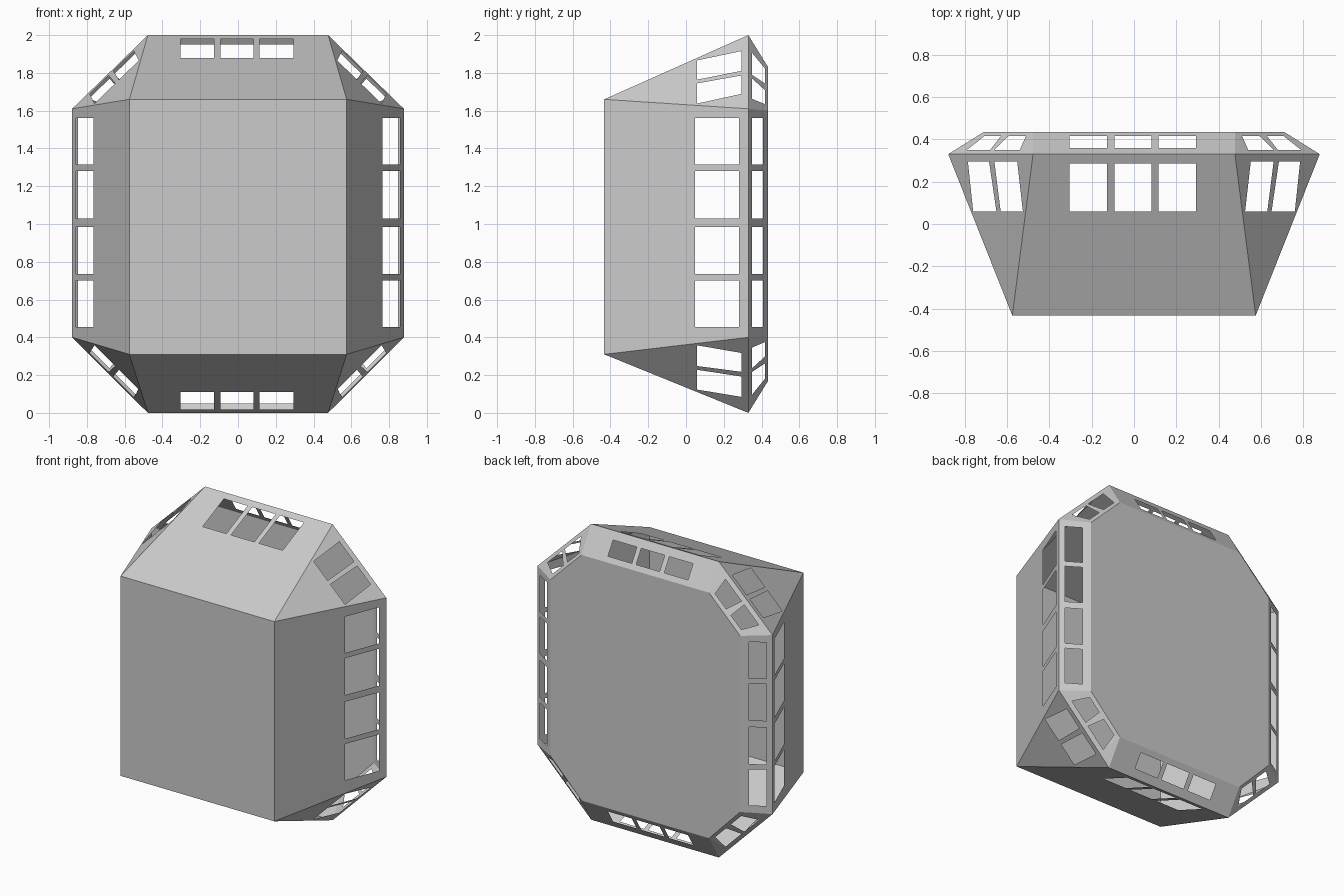
import bpy, bmesh
from mathutils import Vector
from mathutils.geometry import tessellate_polygon, intersect_line_plane, normal

if "Cube" in bpy.data.objects:
    bpy.data.objects.remove(bpy.data.objects["Cube"])

CENTRE = Vector((0, 0, 1))
YF, YM, YB = -0.433, 0.33, 0.435          # front, rim and back depth
TOP = {1: dict(front=1.66, rim=2.0, side=1.61, back=1.83, back_side=1.60),
       -1: dict(front=0.31, rim=0.0, side=0.40, back=0.17, back_side=0.41)}
FX, RX, SX, BX = 0.575, 0.477, 0.878, 0.71


def add_panel(bm, outline, windows=(), axis=(0, 0, 1)):
    """Flat sheet with window holes; windows are projected along axis onto it."""
    outline = [Vector(p) for p in outline]
    n = normal(outline[:3])
    axis = Vector(axis)
    loops = [outline]
    for w in windows:
        loops.append([intersect_line_plane(Vector(p), Vector(p) + axis, outline[0], n) for p in w])
    verts = [bm.verts.new(p) for loop in loops for p in loop]
    for tri in tessellate_polygon(loops):
        f = bm.faces.new([verts[i] for i in tri])
        f.normal_update()
        if f.normal.dot(f.calc_center_median() - CENTRE) < 0:
            f.normal_flip()


def finish(bm, name):
    bmesh.ops.remove_doubles(bm, verts=bm.verts, dist=0.0005)
    me = bpy.data.meshes.new(name)
    bm.to_mesh(me)
    bm.free()
    bpy.context.collection.objects.link(bpy.data.objects.new(name, me))


def rows_xy(y0, y1):
    """Three windows across the top or bottom."""
    return [[(a, y0, 0), (b, y0, 0), (b, y1, 0), (a, y1, 0)]
            for a, b in ((-0.305, -0.128), (-0.093, 0.082), (0.115, 0.293))]


def rows_yz(y0, y1):
    """Four windows up each side."""
    return [[(0, y0, a), (0, y1, a), (0, y1, b), (0, y0, b)]
            for a, b in ((0.455, 0.70), (0.735, 0.985), (1.03, 1.28), (1.315, 1.56))]


def corner_windows(s, y0, y1, spans):
    """Two skewed windows in each corner; spans give x at y0 and at y1."""
    return [[(s * a, y0, 0), (s * b, y0, 0), (s * d, y1, 0), (s * c, y1, 0)]
            for a, b, c, d in spans]


front, rear = bmesh.new(), bmesh.new()
T, B = TOP[1], TOP[-1]

# flat front and flat octagonal back
add_panel(front, [(-FX, YF, B['front']), (FX, YF, B['front']),
                  (FX, YF, T['front']), (-FX, YF, T['front'])])
right = [(RX, B['back']), (BX, B['back_side']), (BX, T['back_side']), (RX, T['back'])]
add_panel(rear, [(x, YB, z) for x, z in right] + [(-x, YB, z) for x, z in reversed(right)])

# top and bottom slopes
for k in TOP.values():
    add_panel(front, [(-FX, YF, k['front']), (FX, YF, k['front']),
                      (RX, YM, k['rim']), (-RX, YM, k['rim'])], rows_xy(0.058, 0.285))
    add_panel(rear, [(-RX, YM, k['rim']), (RX, YM, k['rim']),
                     (RX, YB, k['back']), (-RX, YB, k['back'])], rows_xy(0.36, 0.415))

for s in (-1, 1):
    # side slopes
    add_panel(front, [(s * FX, YF, B['front']), (s * SX, YM, B['side']),
                      (s * SX, YM, T['side']), (s * FX, YF, T['front'])],
              rows_yz(0.048, 0.28), (1, 0, 0))
    add_panel(rear, [(s * SX, YM, B['side']), (s * BX, YB, B['back_side']),
                     (s * BX, YB, T['back_side']), (s * SX, YM, T['side'])],
              rows_yz(0.35, 0.407), (1, 0, 0))
    # corner facets
    for k in TOP.values():
        add_panel(front, [(s * FX, YF, k['front']), (s * SX, YM, k['side']), (s * RX, YM, k['rim'])],
                  corner_windows(s, 0.058, 0.295, ((0.65, 0.76, 0.685, 0.785),
                                                   (0.525, 0.63, 0.552, 0.66))))
        add_panel(rear, [(s * RX, YM, k['rim']), (s * SX, YM, k['side']),
                         (s * BX, YB, k['back_side']), (s * RX, YB, k['back'])],
                  corner_windows(s, 0.35, 0.417, ((0.68, 0.79, 0.628, 0.705),
                                                  (0.54, 0.66, 0.51, 0.592))))

finish(front, "front_shell")
finish(rear, "rear_shell")
